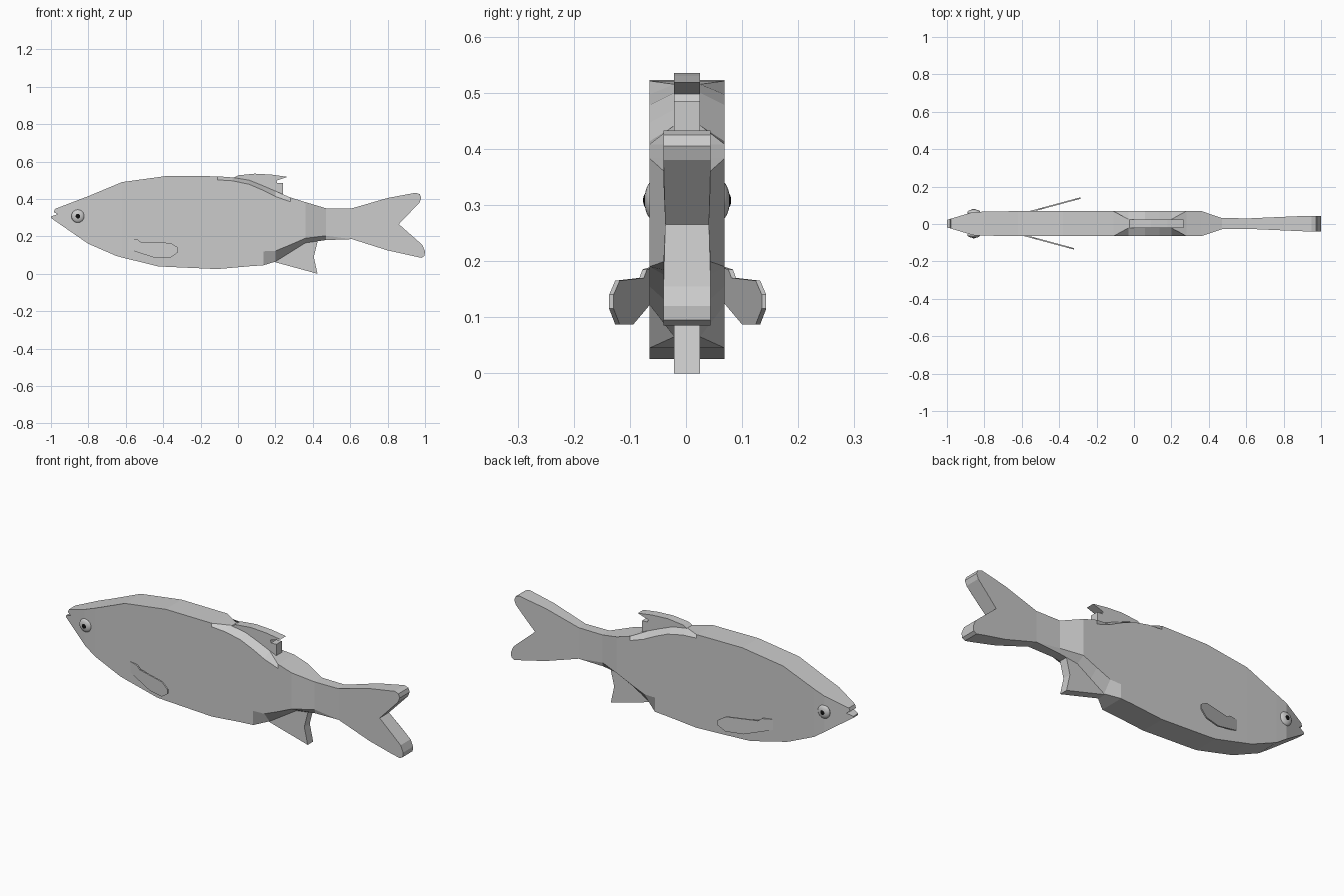
import bpy, bmesh

if "Cube" in bpy.data.objects:
    bpy.data.objects.remove(bpy.data.objects["Cube"])

YC = 0.002  # body mid-plane


def finish(bm, name):
    bmesh.ops.remove_doubles(bm, verts=bm.verts, dist=1e-5)
    bmesh.ops.recalc_face_normals(bm, faces=bm.faces)
    me = bpy.data.meshes.new(name)
    bm.to_mesh(me)
    bm.free()
    ob = bpy.data.objects.new(name, me)
    bpy.context.collection.objects.link(ob)
    return ob


def width_at(table, x):
    """Linear interpolation in a list of (x, half width)."""
    if x <= table[0][0]:
        return table[0][1]
    for (a, wa), (b, wb) in zip(table, table[1:]):
        if x <= b:
            return wa + (wb - wa) * (x - a) / (b - a)
    return table[-1][1]


def slab(name, outline, widths, centre=lambda x: YC):
    """Side profile (x, z) given a thickness that varies along x."""
    bm = bmesh.new()
    bm.faces.new([bm.verts.new((x, 0, z)) for x, z in outline])
    for x, _ in widths[1:-1]:
        bmesh.ops.bisect_plane(bm, geom=bm.verts[:] + bm.edges[:] + bm.faces[:],
                               plane_co=(x, 0, 0), plane_no=(1, 0, 0))
    old = bm.verts[:]
    new = bmesh.ops.extrude_face_region(bm, geom=bm.faces[:], use_keep_orig=True)["geom"]
    for v in old:
        v.co.y = centre(v.co.x) - width_at(widths, v.co.x)
    for v in new:
        if isinstance(v, bmesh.types.BMVert):
            v.co.y = centre(v.co.x) + width_at(widths, v.co.x)
    return finish(bm, name)


# Trunk: octagonal stations
# x, bottom z, lower side z, upper side z, top z, half width, bottom half, top half
W, R = 0.067, 0.023
stations = [
    (-0.62, .087, .087, .490, .490, W, W, W),
    (-0.43, .040, .040, .516, .516, W, W, W),
    (-0.38, .037, .037, .523, .523, W, W, W),
    (-0.11, .025, .025, .502, .521, W, W, W),
    (-0.03, .032, .032, .497, .515, W, W, R),
    (0.06, .040, .040, .478, .500, W, W, R),
    (0.135, .045, .120, .446, .470, W, W, R),
    (0.20, .065, .122, .413, .442, W, R, R),
    (0.28, .115, .155, .385, .408, W, R, W),
    (0.36, .165, .190, .383, .383, W, R, W),
    (0.47, .180, .203, .350, .350, .03, R, .03),
    (0.61, .185, .185, .350, .350, .028, .028, .028),
]
bm = bmesh.new()
rings = []
for x, zb, zl, zu, zt, w, wb, wt in stations:
    half = [(wb, zb), (w, zl), (w, zu), (wt, zt)]
    loop = half + [(-y, z) for y, z in reversed(half)]
    rings.append([bm.verts.new((x, YC + y, z)) for y, z in loop])
for a, b in zip(rings, rings[1:]):
    for i in range(8):
        j = (i + 1) % 8
        bm.faces.new((a[i], a[j], b[j], b[i]))
finish(bm, "trunk")

# Head with open mouth notch
slab("head",
     [(-.62, .087), (-.62, .49), (-.80, .415), (-.978, .347), (-.985, .33),
      (-.965, .318), (-1, .306), (-1, .298), (-.80, .16), (-.65, .095)],
     [(-1, .02), (-.86, .062), (-.80, .064), (-.62, W)])

# Forked tail
slab("tail_fin",
     [(.61, .35), (.80, .405), (.95, .433), (.972, .425), (.98, .405), (.97, .38),
      (.86, .265), (.985, .155), (1, .12), (.997, .095), (.98, .085), (.80, .125), (.61, .185)],
     [(.61, .028), (.93, .042), (1, .042)])

# Fins on the mid-line
slab("dorsal_fin",
     [(-.03, .51), (0, .526), (.09, .535), (.18, .53), (.265, .518), (.205, .498),
      (.21, .485), (.24, .485), (.24, .40), (.06, .47)],
     [(-.03, R), (.27, R)])
slab("anal_fin",
     [(.19, .064), (.425, 0), (.405, .09), (.43, .19), (.35, .18), (.25, .11)],
     [(.19, R), (.43, R)])

# Pectoral fins, splayed outwards
fin = [(-.60, .19), (-.54, .185), (-.52, .17), (-.36, .165), (-.32, .14),
       (-.32, .115), (-.36, .087), (-.45, .087), (-.60, .135)]
for side, label, dx, out in ((-1, "near", 0, .133), (1, "far", .035, .139)):
    slab("pectoral_fin_" + label, [(x + dx, z) for x, z in fin],
         [(-.6, .004), (0, .004)],
         lambda x, s=side, d=dx, o=out: s * (o + .27 * (x - d + .32)))

# Eyes
black = bpy.data.materials.new("pupil_black")
black.diffuse_color = (0.005, 0.005, 0.005, 1)
black.use_nodes = True
black.node_tree.nodes["Principled BSDF"].inputs["Base Color"].default_value = black.diffuse_color
for side, label in ((-1, "near"), (1, "far")):
    for part, r, depth, y in (("eye", .035, .016, .060), ("pupil", .014, .007, .0715)):
        bpy.ops.mesh.primitive_uv_sphere_add(segments=20, ring_count=12, radius=1,
                                             location=(-.856, YC + side * y, .308))
        ob = bpy.context.object
        ob.name = part + "_" + label
        ob.scale = (r, depth, r)
        bpy.ops.object.shade_smooth()
        if part == "pupil":
            ob.data.materials.append(black)
